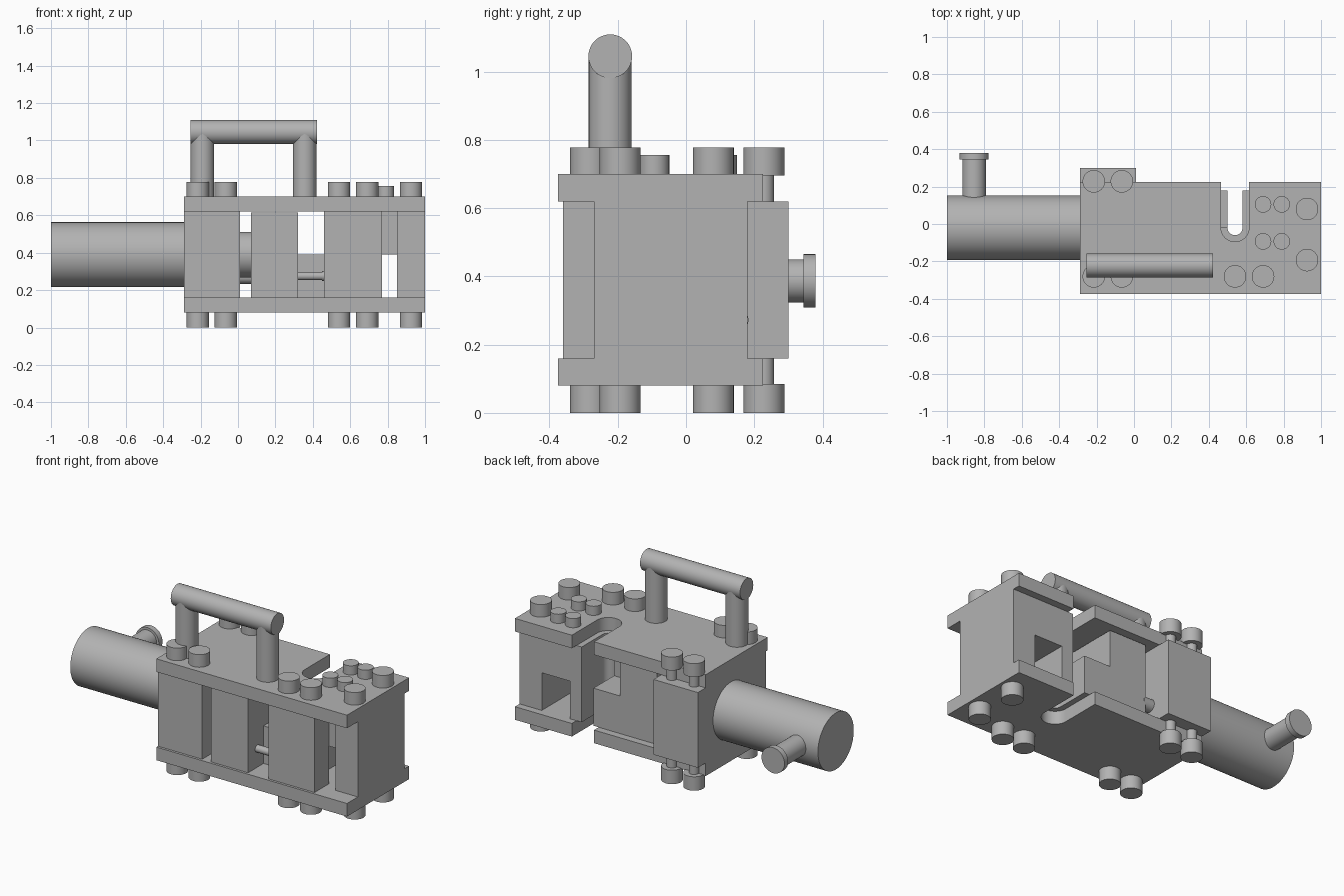
import bpy, bmesh, math
from mathutils import Vector

cube = bpy.data.objects.get("Cube")
if cube:
    bpy.data.objects.remove(cube, do_unlink=True)

steel = bpy.data.materials.new("grey_steel")
steel.use_nodes = True
GREY = (0.45, 0.45, 0.45, 1)
steel.diffuse_color = GREY
steel.node_tree.nodes["Principled BSDF"].inputs["Base Color"].default_value = GREY


def finish(name, bm, smooth=False):
    bmesh.ops.recalc_face_normals(bm, faces=bm.faces)
    mesh = bpy.data.meshes.new(name)
    bm.to_mesh(mesh)
    bm.free()
    mesh.materials.append(steel)
    ob = bpy.data.objects.new(name, mesh)
    bpy.context.collection.objects.link(ob)
    if smooth:
        bpy.ops.object.select_all(action="DESELECT")
        ob.select_set(True)
        bpy.context.view_layer.objects.active = ob
        bpy.ops.object.shade_smooth_by_angle(angle=math.radians(30))
    return ob


def prism(name, outline, z0, z1):
    """Extrude an (x, y) outline from z0 up to z1."""
    bm = bmesh.new()
    face = bm.faces.new([bm.verts.new((x, y, z0)) for x, y in outline])
    top = bmesh.ops.extrude_face_region(bm, geom=[face])["geom"]
    verts = [g for g in top if isinstance(g, bmesh.types.BMVert)]
    bmesh.ops.translate(bm, verts=verts, vec=(0, 0, z1 - z0))
    return finish(name, bm, True)


def box(name, x, y, z):
    return prism(name, [(x[0], y[0]), (x[1], y[0]), (x[1], y[1]), (x[0], y[1])], *z)


def rod(name, start, end, radius, sides=48):
    """Round bar between two points."""
    a, b = Vector(start), Vector(end)
    bm = bmesh.new()
    bmesh.ops.create_cone(bm, cap_ends=True, segments=sides, radius1=radius,
                          radius2=radius, depth=(b - a).length)
    turn = Vector((0, 0, 1)).rotation_difference(b - a).to_matrix().to_4x4()
    bm.transform(turn)
    bmesh.ops.translate(bm, verts=bm.verts, vec=(a + b) / 2)
    return finish(name, bm, True)


def slot(radius, y_right, y_left):
    """Round-bottomed notch, walked from its right mouth to its left mouth."""
    arc = [(SLOT_X + radius * math.cos(t), SLOT_Y - radius * math.sin(t))
           for t in (math.pi * i / 20 for i in range(21))]
    return [(SLOT_X + radius, y_right)] + arc + [(SLOT_X - radius, y_left)]


SLOT_X, SLOT_Y = 0.54, -0.02
LOW, HIGH = 0.16, 0.62
BACK = 0.18

# Notched clamp plates
plate = [(-0.29, -0.375), (1, -0.375), (1, 0.225)] + slot(0.075, 0.225, 0.225) + [(-0.29, 0.225)]
prism("bottom_plate", plate, 0.08, LOW)
prism("top_plate", plate, HIGH, 0.70)

# Cylinder end block, ram and hydraulic port
box("end_block", (-0.29, 0.01), (-0.36, 0.30), (LOW, HIGH))
rod("main_cylinder", (-1, -0.02, 0.39), (-0.29, -0.02, 0.39), 0.173, 96)
rod("ram", (0.0, -0.02, 0.39), (0.08, -0.02, 0.39), 0.122, 64)
rod("port_neck", (-0.855, 0.10, 0.387), (-0.855, 0.35, 0.387), 0.063)
rod("port_cap", (-0.855, 0.345, 0.387), (-0.855, 0.38, 0.387), 0.078)

# Sliding jaw with its low step
box("sliding_jaw", (0.07, 0.32), (-0.36, BACK), (LOW, 0.615))
prism("jaw_step", [(0.32, -0.21), (0.46, -0.21), (0.46, SLOT_Y), (0.50, SLOT_Y),
                   (0.50, BACK), (0.32, BACK)], LOW, 0.39)
rod("guide_pin", (0.0, 0.145, 0.272), (0.08, 0.145, 0.272), 0.038)
rod("stop_pin", (0.31, -0.27, 0.275), (0.45, -0.27, 0.275), 0.022)
rod("stop_pin_head", (0.45, -0.27, 0.275), (0.465, -0.27, 0.275), 0.026)

# Fixed jaw, bridge and outer wall
fixed = [(0.46, -0.36), (0.77, -0.36), (0.77, -0.22), (0.66, -0.22), (0.66, BACK)]
fixed += slot(0.04, BACK, SLOT_Y + 0.001) + [(0.46, SLOT_Y + 0.001)]
prism("fixed_jaw", fixed, LOW, HIGH)
box("bridge", (0.66, 0.85), (-0.22, BACK), (0.39, HIGH))
box("outer_wall", (0.85, 1.0), (-0.27, BACK), (LOW, HIGH))

# Large bolts, with heads above and below
bolts = [(-0.215, 0.228), (-0.065, 0.228), (-0.215, -0.28), (-0.065, -0.28),
         (0.54, -0.28), (0.69, -0.28), (0.925, 0.08), (0.925, -0.193)]
for i, (x, y) in enumerate(bolts):
    rod(f"top_bolt_{i}", (x, y, 0.695), (x, y, 0.777), 0.06)
    rod(f"bottom_bolt_{i}", (x, y, 0), (x, y, 0.085), 0.06)
    if y > 0.2:
        rod(f"bolt_shank_{i}", (x, y, 0.05), (x, y, 0.72), 0.03)

# Small bolts on the top only
for x in (0.69, 0.79):
    for y in (-0.093, 0.105):
        rod("small_bolt", (x, y, 0.695), (x, y, 0.756), 0.044)

# Carrying handle
for x in (-0.19, 0.357):
    rod("handle_post", (x, -0.222, 0.69), (x, -0.222, 1.045), 0.063)
rod("handle_bar", (-0.255, -0.222, 1.045), (0.422, -0.222, 1.045), 0.064)
